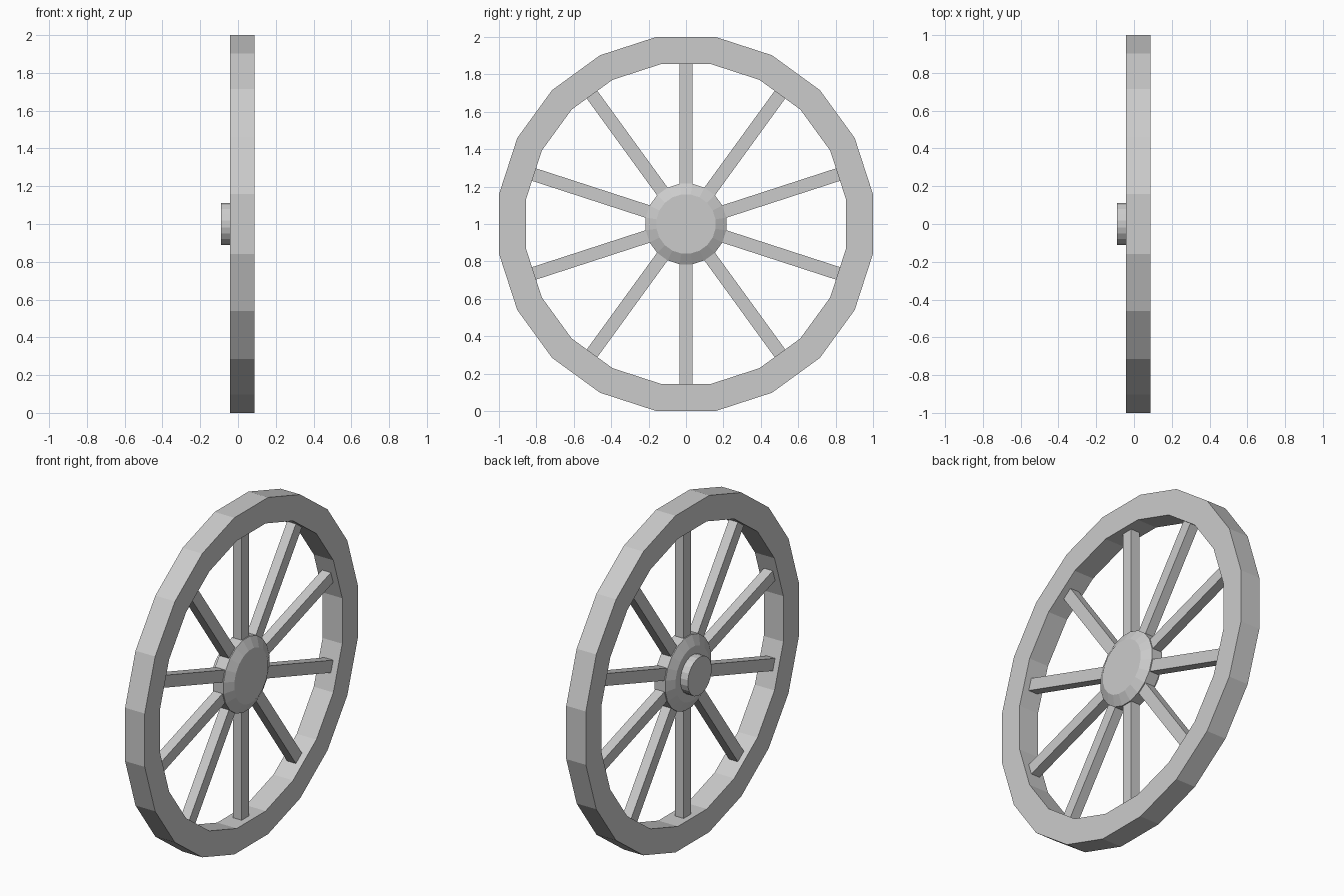
import bpy, bmesh
from math import cos, sin, pi, radians
from mathutils import Matrix

if "Cube" in bpy.data.objects:
    bpy.data.objects.remove(bpy.data.objects["Cube"])

SIDES = 20
MID_X = 0.022   # middle plane of the wheel
AXLE_Z = 1.0


def finish(name, bm):
    bmesh.ops.remove_doubles(bm, verts=bm.verts, dist=1e-5)
    bmesh.ops.recalc_face_normals(bm, faces=bm.faces)
    mesh = bpy.data.meshes.new(name)
    bm.to_mesh(mesh)
    bm.free()
    obj = bpy.data.objects.new(name, mesh)
    obj.location.z = AXLE_Z
    bpy.context.collection.objects.link(obj)
    return obj


def lathe(name, profile, closed):
    """Spin an (x, radius) profile round the x axis with flat sides."""
    bm = bmesh.new()
    rings = []
    for x, r in profile:
        angles = [radians(9) + i * 2 * pi / SIDES for i in range(SIDES)]
        rings.append([bm.verts.new((x, r * cos(a), r * sin(a))) for a in angles])
    pairs = list(zip(rings, rings[1:]))
    if closed:
        pairs.append((rings[-1], rings[0]))
    else:
        bm.faces.new(rings[0])
        bm.faces.new(rings[-1])
    for a, b in pairs:
        for i in range(SIDES):
            j = (i + 1) % SIDES
            bm.faces.new((a[i], a[j], b[j], b[i]))
    return finish(name, bm)


# Rim
lathe("rim", [(-0.042, 1.0125), (0.087, 1.0125), (0.087, 0.865), (-0.042, 0.865)], True)

# Hub with bevelled faces and a short axle stub on the inner side
lathe("hub", [(-0.09, 0.113), (-0.042, 0.113), (-0.042, 0.16), (-0.015, 0.218),
              (0.055, 0.218), (0.087, 0.16)], False)

# Ten square spokes
for k in range(10):
    bm = bmesh.new()
    bmesh.ops.create_cube(bm, size=1, matrix=Matrix.Translation((MID_X - 0.002, 0, 0.525))
                          @ Matrix.Diagonal((0.058, 0.07, 0.67, 1)))
    bm.transform(Matrix.Rotation(k * 2 * pi / 10, 4, 'X'))
    finish(f"spoke_{k + 1}", bm)
